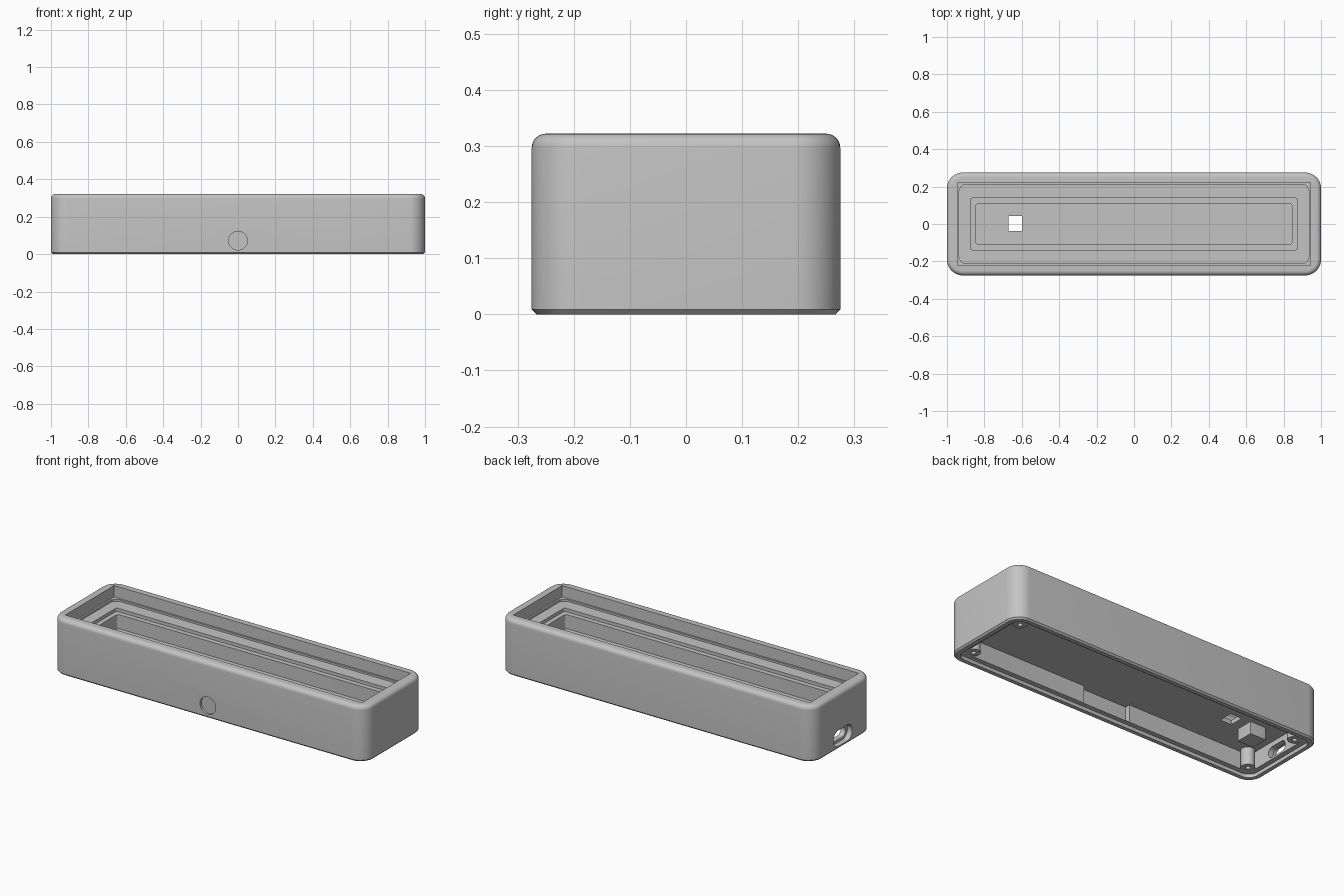
import bpy, bmesh
from math import sin, cos, pi

cube = bpy.data.objects.get("Cube")
if cube:
    bpy.data.objects.remove(cube, do_unlink=True)

grey = bpy.data.materials.new("plain grey")
grey.use_nodes = True
grey.diffuse_color = (0.55, 0.55, 0.55, 1)
grey.node_tree.nodes["Principled BSDF"].inputs["Base Color"].default_value = grey.diffuse_color

STEPS = 10  # segments in each rounded corner


def outline(hx, hy, r):
    """Rounded rectangle with half sizes hx, hy and corner radius r."""
    pts = []
    for k, (sx, sy) in enumerate(((1, 1), (-1, 1), (-1, -1), (1, -1))):
        for i in range(STEPS + 1):
            a = (k + i / STEPS) * pi / 2
            pts.append((sx * (hx - r) + r * cos(a), sy * (hy - r) + r * sin(a)))
    return pts


def loft(name, rings, loc=(0, 0, 0), rot=(0, 0, 0), closed=False):
    """Skin a stack of (hx, hy, radius, z) rings; cap the ends or join them."""
    bm = bmesh.new()
    loops = [[bm.verts.new((x, y, z)) for x, y in outline(hx, hy, r)]
             for hx, hy, r, z in rings]
    n = len(loops[0])
    pairs = list(zip(loops, loops[1:]))
    if closed:
        pairs.append((loops[-1], loops[0]))
    else:
        bm.faces.new(loops[0])
        bm.faces.new(loops[-1])
    for a, b in pairs:
        for i in range(n):
            j = (i + 1) % n
            bm.faces.new((a[i], a[j], b[j], b[i]))
    bmesh.ops.remove_doubles(bm, verts=bm.verts, dist=0.00005)
    bmesh.ops.recalc_face_normals(bm, faces=bm.faces)
    mesh = bpy.data.meshes.new(name)
    bm.to_mesh(mesh)
    bm.free()
    mesh.materials.append(grey)
    ob = bpy.data.objects.new(name, mesh)
    ob.location, ob.rotation_euler = loc, rot
    bpy.context.collection.objects.link(ob)
    return ob


def activate(ob):
    bpy.ops.object.select_all(action="DESELECT")
    ob.select_set(True)
    bpy.context.view_layer.objects.active = ob


def smooth(ob):
    activate(ob)
    bpy.ops.object.shade_smooth_by_angle(angle=pi / 6)


def cut(ob, cutter):
    """Subtract the cutter and discard it."""
    cutter.hide_render = True
    mod = ob.modifiers.new("cut", "BOOLEAN")
    mod.operation, mod.solver, mod.object = "DIFFERENCE", "EXACT", cutter
    activate(ob)
    bpy.ops.object.modifier_apply(modifier=mod.name)
    bpy.data.objects.remove(cutter, do_unlink=True)


L, W, H, R = 1.0, 0.275, 0.322, 0.085
CEIL, FLOOR, LIP = 0.12, 0.145, 0.02

# Shell section: underside cavity, lid ledge, outside wall, rounded rim
rings = [(0.94, 0.215, 0.03, CEIL), (0.94, 0.215, 0.03, LIP),
         (0.968, 0.243, 0.055, LIP), (0.968, 0.243, 0.055, 0),
         (L - 0.009, W - 0.009, R - 0.009, 0), (L, W, R, 0.009)]
fillet = 0.025
for i in range(7):
    a = i / 6 * pi / 2
    d = fillet * (1 - cos(a))
    rings.append((L - d, W - d, R - d, H - fillet + fillet * sin(a)))
# Stepped recess in the top
rings += [(0.945, 0.222, 0.001, H), (0.945, 0.222, 0.001, 0.256),
          (0.935, 0.212, 0.04, 0.256), (0.935, 0.212, 0.04, 0.245),
          (0.872, 0.138, 0.008, 0.245), (0.872, 0.138, 0.008, 0.226),
          (0.845, 0.11, 0.015, 0.226), (0.845, 0.11, 0.015, FLOOR)]
shell = loft("case_shell", rings)

# Cable hole through the floor
cut(shell, loft("hole_cutter", [(0.036, 0.04, 0.001, 0), (0.036, 0.04, 0.001, 0.2)],
                (-0.635, 0.003, 0)))
# Port in the right end: outer countersink, then through slot
to_end = (0, -pi / 2, 0)
cut(shell, loft("port_recess_cutter", [(0.046, 0.085, 0.045, 0), (0.046, 0.085, 0.045, 0.1)],
                (-0.97, 0, 0.062), to_end))
cut(shell, loft("port_slot_cutter", [(0.03, 0.066, 0.029, 0), (0.03, 0.066, 0.029, 0.2)],
                (-0.9, 0, 0.062), to_end))
# Round dimple in the front
to_front = (pi / 2, 0, 0)
cut(shell, loft("dimple_cutter", [(0.05, 0.05, 0.05, 0), (0.05, 0.05, 0.05, 0.05)],
                (0, -W + 0.013, 0.072), to_front))
# Pocket inside the front wall
cut(shell, loft("pocket_cutter", [(0.15, 0.05, 0.001, 0), (0.15, 0.05, 0.001, 0.05)],
                (0, -0.195, 0.0705), to_front))
smooth(shell)

# Screw posts in the four corners of the underside
for sx, side in ((1, "left"), (-1, "right")):
    for sy, end in ((-1, "front"), (1, "back")):
        r, h = 0.037, 0.013
        post = loft(f"{end}_{side}_screw_post",
                    [(r, r, r, LIP), (r, r, r, CEIL + 0.005),
                     (h, h, h, CEIL + 0.005), (h, h, h, LIP)],
                    (sx * 0.903, sy * 0.183, 0), closed=True)
        smooth(post)

# Block hanging under the floor beside the port
block = loft("underside_block", [(0.05, 0.05, 0.001, 0.05), (0.05, 0.05, 0.001, CEIL + 0.005)],
             (-0.775, 0, 0))
smooth(block)
